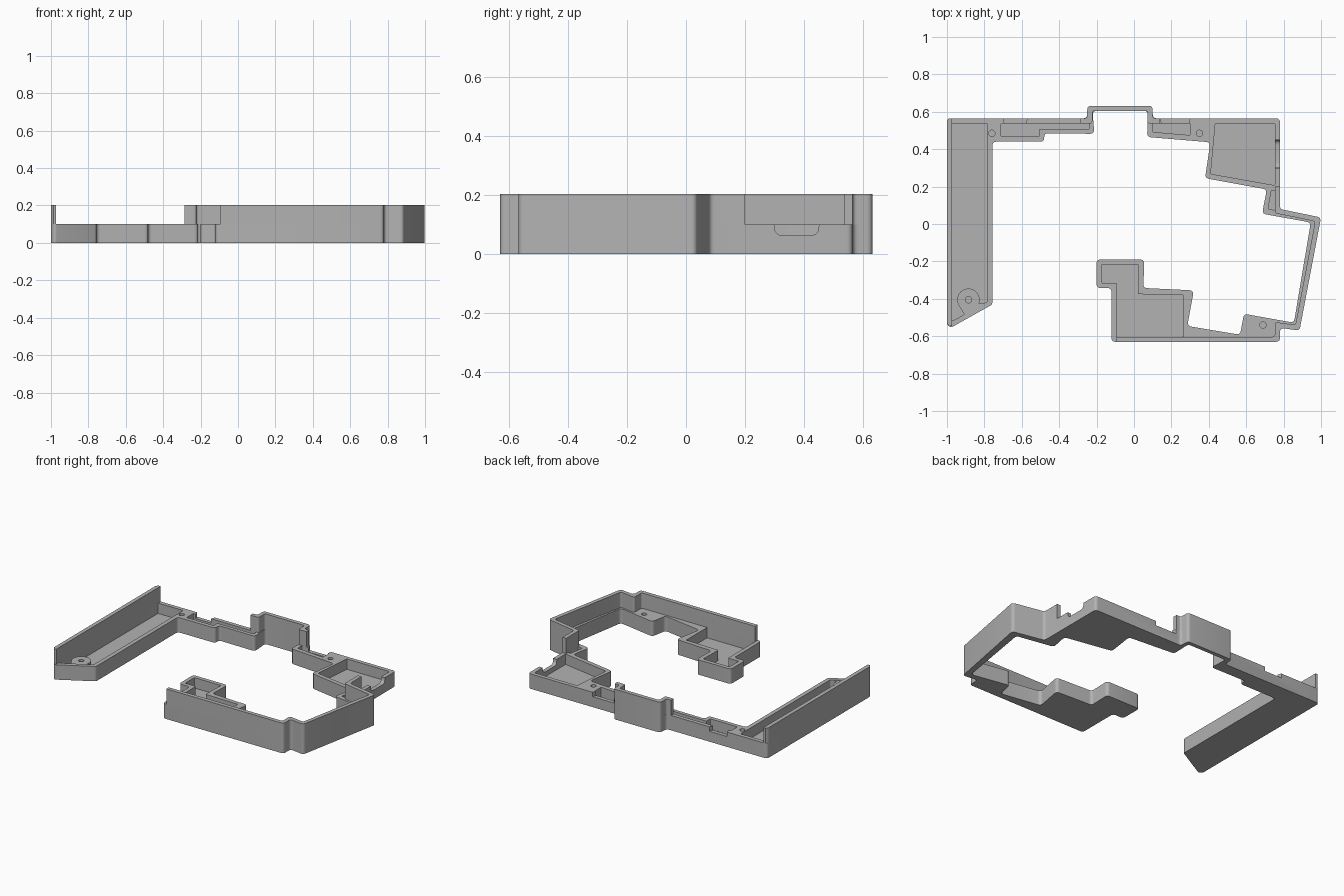
import bpy, bmesh, math
from mathutils import Vector

if "Cube" in bpy.data.objects:
    bpy.data.objects.remove(bpy.data.objects["Cube"])

WALL, LOW, HIGH, FLOOR = 0.027, 0.10, 0.203, 0.03

grey = bpy.data.materials.new("mid_grey")
grey.diffuse_color = (0.45, 0.45, 0.45, 1)
grey.use_nodes = True
grey.node_tree.nodes["Principled BSDF"].inputs["Base Color"].default_value = grey.diffuse_color


def fillet(pts, r, closed=True, n=5):
    """Round the corners of a polygon or path."""
    pts = [Vector(p) for p in pts]
    out = []
    for i, p in enumerate(pts):
        if r == 0 or (not closed and i in (0, len(pts) - 1)):
            out.append(p)
            continue
        a, b = pts[i - 1] - p, pts[(i + 1) % len(pts)] - p
        half = a.angle(b) / 2
        d = min(r / math.tan(half), a.length * 0.45, b.length * 0.45)
        s, e = p + a.normalized() * d, p + b.normalized() * d
        for k in range(n + 1):
            t = k / n
            out.append(s * (1 - t) ** 2 + p * 2 * t * (1 - t) + e * t * t)
    return out


def prism(name, pts, z0, z1, r=0.0):
    """Extrude a plan outline between two heights."""
    bm = bmesh.new()
    face = bm.faces.new([bm.verts.new((p[0], p[1], z0)) for p in fillet(pts, r)])
    ext = bmesh.ops.extrude_face_region(bm, geom=[face])["geom"]
    for v in ext:
        if isinstance(v, bmesh.types.BMVert):
            v.co.z = z1
    bmesh.ops.recalc_face_normals(bm, faces=bm.faces)
    me = bpy.data.meshes.new(name)
    bm.to_mesh(me)
    bm.free()
    me.materials.append(grey)
    ob = bpy.data.objects.new(name, me)
    bpy.context.collection.objects.link(ob)
    return ob


def circle(x, y, r, n=24):
    return [(x + r * math.cos(2 * math.pi * i / n), y + r * math.sin(2 * math.pi * i / n)) for i in range(n)]


def boolean(target, tool, op):
    m = target.modifiers.new(op, 'BOOLEAN')
    m.operation, m.object, m.solver = op, tool, 'EXACT'
    bpy.context.view_layer.objects.active = target
    bpy.ops.object.modifier_apply(modifier=m.name)
    bpy.data.objects.remove(tool, do_unlink=True)


def band(path, r=0.025):
    """Outline of a wall lying to the left of a path."""
    pts = [Vector(p) for p in path]
    inner = []
    for i, p in enumerate(pts):
        dirs = []
        if i > 0:
            dirs.append((p - pts[i - 1]).normalized())
        if i < len(pts) - 1:
            dirs.append((pts[i + 1] - p).normalized())
        ns = [Vector((-d.y, d.x)) for d in dirs]
        m = sum(ns, Vector((0, 0))).normalized()
        inner.append(p + m * (WALL / m.dot(ns[0])))
    return fillet(pts, r, False) + fillet(inner, r * 0.6, False)[::-1]


# Low frame body following the whole plan outline
outline = [(-1, -0.535), (-1, 0.565), (-0.25, 0.565), (-0.25, 0.632), (0.1, 0.632), (0.1, 0.565),
           (0.78, 0.565), (0.78, 0.08), (1.0, 0.035), (0.885, -0.57), (0.78, -0.555), (0.78, -0.63),
           (-0.12, -0.63), (-0.12, -0.342), (-0.2, -0.342), (-0.2, -0.19), (0.055, -0.19), (0.05, -0.342),
           (0.32, -0.355), (0.285, -0.545), (0.567, -0.592), (0.588, -0.48), (0.855, -0.528), (0.945, 0.008),
           (0.685, 0.055), (0.71, 0.185), (0.38, 0.245), (0.408, 0.437), (0.07, 0.465), (0.075, 0.605),
           (-0.222, 0.605), (-0.212, 0.482), (-0.48, 0.485), (-0.48, 0.44), (-0.757, 0.44),
           (-0.757, -0.43), (-0.98, -0.555)]
body = prism("frame_body", outline, 0, LOW, 0.022)

# Recessed trays
pockets = [
    [(-0.973, 0.538), (-0.785, 0.538), (-0.785, -0.415), (-0.973, -0.52)],
    [(-0.71, 0.538), (-0.24, 0.538), (-0.24, 0.508), (-0.508, 0.508), (-0.508, 0.467), (-0.71, 0.467)],
    [(0.1, 0.538), (0.30, 0.538), (0.30, 0.475), (0.1, 0.492)],
    [(0.435, 0.538), (0.753, 0.538), (0.753, 0.207), (0.41, 0.268)],
    [(0.735, 0.18), (0.753, 0.18), (0.753, 0.074), (0.717, 0.08)],
    [(-0.173, -0.217), (0.025, -0.217), (0.02, -0.375), (0.265, -0.38), (0.265, -0.603),
     (-0.093, -0.603), (-0.093, -0.315), (-0.173, -0.315)]]
for p in pockets:
    boolean(body, prism("cutter", p, FLOOR, 0.3, 0.006), 'DIFFERENCE')

# Corner boss at the pointed end of the side tray
boss = [(-0.885 + 0.06 * math.cos(a), -0.405 + 0.06 * math.sin(a))
        for a in [math.radians(-20 + 230 * i / 16) for i in range(17)]]
boolean(body, prism("boss", boss + [(-0.9, -0.495), (-0.77, -0.425)], 0.015, 0.096), 'UNION')

# Screw holes
for x, y in ((-0.885, -0.405), (-0.76, 0.485), (0.35, 0.485), (0.69, -0.54)):
    boolean(body, prism("cutter", circle(x, y, 0.017, 16), 0.04, 0.3), 'DIFFERENCE')

# Socket notches in the back rim
for x0, x1 in ((-0.69, -0.58), (0.15, 0.29)):
    boolean(body, prism("cutter", [(x0, 0.53), (x1, 0.53), (x1 + 0.02, 0.6), (x0 - 0.02, 0.6)], 0.07, 0.3),
            'DIFFERENCE')

# Rounded socket slot in the side rim
slot = prism("cutter", [(0.30, -0.2), (0.45, -0.2), (0.45, -0.062), (0.30, -0.062)], 0.74, 0.82, 0.03)
for v in slot.data.vertices:
    y, z, x = v.co
    v.co = (x, y, -z)
slot.data.flip_normals()
bm = bmesh.new()
bm.from_mesh(slot.data)
bmesh.ops.recalc_face_normals(bm, faces=bm.faces)
bm.to_mesh(slot.data)
bm.free()
boolean(body, slot, 'DIFFERENCE')

# Tall outer walls standing on the body
front_path = [(-0.093, -0.63), (0.78, -0.63), (0.78, -0.555), (0.885, -0.57), (1.0, 0.035), (0.78, 0.08), (0.78, 0.2)]
back_path = [(0.135, 0.565), (0.1, 0.565), (0.1, 0.632), (-0.25, 0.632), (-0.25, 0.565), (-0.285, 0.565)]
walls = [prism("front_tall_wall", band(front_path, 0.022), LOW, HIGH),
         prism("back_tall_wall", band(back_path, 0.022), LOW, HIGH),
         prism("side_tall_wall", [(-1, -0.53), (-1, 0.55), (-0.99, 0.565), (-0.973, 0.565), (-0.973, -0.545),
                                  (-0.987, -0.547)], LOW, HIGH)]

# Keep edges sharp and rounded corners smooth
for ob in [body] + walls:
    bpy.ops.object.select_all(action='DESELECT')
    ob.select_set(True)
    bpy.context.view_layer.objects.active = ob
    bpy.ops.object.shade_smooth_by_angle(angle=math.radians(30))
